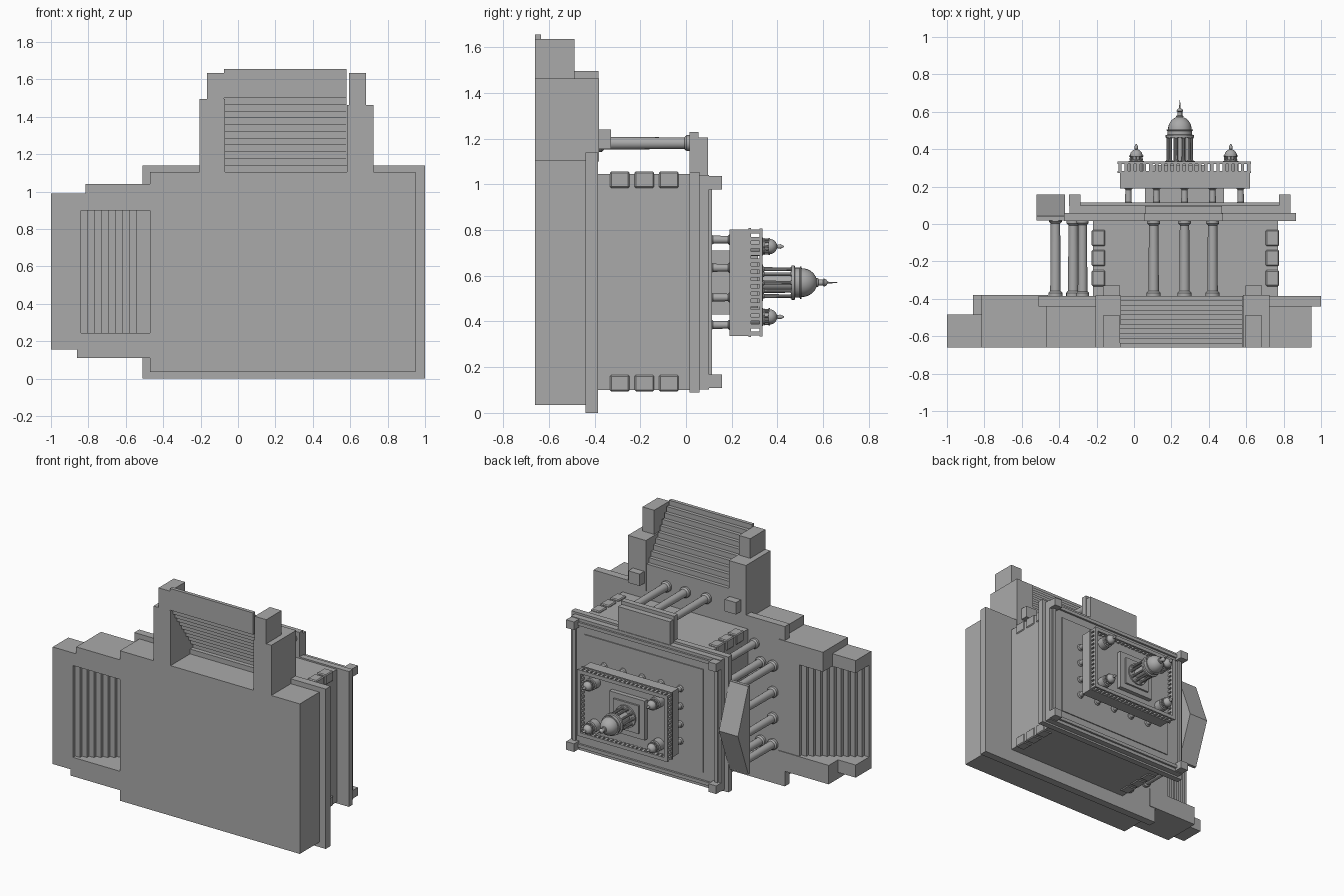
import bpy, bmesh, math
from mathutils import Matrix

old = bpy.data.objects.get("Cube")
if old:
    bpy.data.objects.remove(old, do_unlink=True)

stone = bpy.data.materials.new("grey stone")
stone.use_nodes = True
GREY = (0.4, 0.4, 0.4, 1)
stone.diffuse_color = GREY
stone.node_tree.nodes["Principled BSDF"].inputs["Base Color"].default_value = GREY


def finish(name, bm, smooth=False):
    bmesh.ops.recalc_face_normals(bm, faces=bm.faces)
    mesh = bpy.data.meshes.new(name)
    bm.to_mesh(mesh)
    bm.free()
    mesh.materials.append(stone)
    obj = bpy.data.objects.new(name, mesh)
    bpy.context.collection.objects.link(obj)
    if smooth:
        bpy.ops.object.select_all(action='DESELECT')
        obj.select_set(True)
        bpy.context.view_layer.objects.active = obj
        bpy.ops.object.shade_smooth_by_angle(angle=math.radians(35))
    return obj


def box(name, xs, ys, zs, bevel=0):
    """Block given by its extent on each axis."""
    spans = (xs, ys, zs)
    centre = [(a + b) / 2 for a, b in spans]
    size = [b - a for a, b in spans]
    bm = bmesh.new()
    bmesh.ops.create_cube(bm, size=1, matrix=Matrix.Translation(centre) @ Matrix.Diagonal((*size, 1)))
    if bevel:
        bmesh.ops.bevel(bm, geom=bm.edges[:], offset=bevel, segments=1, affect='EDGES')
    return finish(name, bm)


def lathe(name, x, z, profile, sides=20):
    """Turned part: (radius, height) profile spun round the building's y-pointing axis."""
    bm = bmesh.new()
    rings = [[bm.verts.new((x + r * math.cos(math.tau * i / sides), y,
                            z + r * math.sin(math.tau * i / sides)))
              for i in range(sides)] for r, y in profile]
    for a, b in zip(rings, rings[1:]):
        for i in range(sides):
            j = (i + 1) % sides
            bm.faces.new((a[i], a[j], b[j], b[i]))
    bm.faces.new(rings[0])
    bm.faces.new(rings[-1])
    return finish(name, bm, True)


def column(name, x, z, y0, y1, r, sides=16):
    flare = r * 0.6
    lathe(name, x, z, [(r * 1.35, y0), (r * 1.35, y0 + flare), (r, y0 + flare * 1.6),
                       (r * 0.9, y1 - flare * 1.6), (r * 1.25, y1 - flare), (r * 1.25, y1)], sides)


def dome_profile(r, y0, height, steps=8):
    return [(r * math.cos(k * math.pi / 2 / steps), y0 + height * math.sin(k * math.pi / 2 / steps))
            for k in range(steps)]


GROUND, FLOOR = -0.66, -0.385

# Podium
box("podium", (-0.47, 0.95), (GROUND, -0.43), (0.035, 1.105))
box("podium_cap", (-0.51, 1.0), (-0.44, FLOOR), (0, 1.14))

# Stairs: overlapping treads on the front and on one side
RISE = (FLOOR - GROUND) / 11
for i in range(11):
    ys = (GROUND + RISE * i, GROUND + RISE * (i + 1))
    s = 0.036 * i
    box("front_step", (-0.075, 0.58), ys, (1.5 - s, 1.655 - s))
    t = 0.0375 * i
    box("side_step", (-1 + t, -0.84 + t), ys, (0.245, 0.9))

# Stair pedestals
box("front_pedestal_right", (-0.205, -0.07), (GROUND, -0.382), (1.1, 1.495))
box("front_pedestal_right_end", (-0.165, -0.075), (GROUND, -0.488), (1.4, 1.635))
box("front_pedestal_left", (0.583, 0.725), (GROUND, -0.38), (1.1, 1.463))
box("front_pedestal_left_end", (0.593, 0.685), (GROUND, -0.488), (1.4, 1.635))
for x in (-0.165, 0.595):
    box("pedestal_block", (x, x + 0.09), (-0.39, -0.328), (1.155, 1.24))
box("side_pedestal_upper", (-0.815, -0.46), (GROUND, -0.38), (0.9, 1.04))
box("side_pedestal_upper_end", (-1, -0.8), (GROUND, -0.485), (0.9, 0.99))
box("side_pedestal_lower", (-0.86, -0.46), (GROUND, -0.38), (0.11, 0.245))
box("side_pedestal_lower_end", (-1, -0.85), (GROUND, -0.485), (0.155, 0.245))

# Main hall with corner quoins
box("hall", (-0.22, 0.77), (FLOOR, 0.02), (0.1, 1.045))
for y in (-0.29, -0.182, -0.075):
    for x in (-0.19, 0.74):
        for z in (0.13, 1.02):
            box("quoin", (x - 0.036, x + 0.036), (y - 0.043, y + 0.043), (z - 0.036, z + 0.036), 0.006)

# Portico columns
for x in (0.105, 0.27, 0.42):
    column("front_column", x, 1.18, FLOOR, 0.02, 0.028)
for z in (0.28, 0.467, 0.653, 0.84):
    column("side_column", -0.42, z, FLOOR, 0.03, 0.028)
for z in (0.28, 0.84):
    column("inner_side_column", -0.325, z, FLOOR, 0.02, 0.028)
for z in (0.18, 0.96):
    column("wall_column", -0.275, z, FLOOR, 0.02, 0.026)

# Roof slab, front portico and side pediment
box("cornice", (-0.375, 0.865), (0.015, 0.058), (0.09, 1.055))
box("roof_slab", (-0.345, 0.838), (0.055, 0.1), (0.103, 1.04))
box("front_portico_cornice", (0.055, 0.475), (0.015, 0.055), (1.0, 1.23))
box("front_portico_roof", (0.06, 0.47), (0.05, 0.096), (1.0, 1.205))
box("side_portico_beam", (-0.52, -0.36), (0.02, 0.042), (0.25, 0.88))

bm = bmesh.new()
gable = bm.faces.new([bm.verts.new((-0.52, y, z)) for y, z in ((0.04, 0.25), (0.04, 0.88), (0.157, 0.565))])
prism = bmesh.ops.extrude_face_region(bm, geom=[gable])
bmesh.ops.translate(bm, vec=(0.15, 0, 0), verts=[v for v in prism["geom"] if isinstance(v, bmesh.types.BMVert)])
finish("side_pediment", bm)

# Roof parapet with corner blocks
for z in (0.138, 1.007):
    box("parapet_long", (-0.32, 0.81), (0.095, 0.114), (z - 0.012, z + 0.012))
    for x in (-0.317, 0.805):
        box("corner_block", (x - 0.031, x + 0.031), (0.095, 0.157), (z - 0.029, z + 0.029))
for x in (-0.317, 0.805):
    box("parapet_short", (x - 0.012, x + 0.012), (0.095, 0.114), (0.138, 1.007))
box("roof_panel", (-0.21, 0.73), (0.095, 0.107), (0.205, 0.94))

# Tower stage: recessed core, colonnade and attic block
box("tower_core", (0.06, 0.48), (0.1, 0.2), (0.43, 0.71))
XS, ZS = (-0.03, 0.12, 0.27, 0.42, 0.57), (0.385, 0.505, 0.635, 0.758)
for x in XS:
    for z in ZS:
        if x in (XS[0], XS[-1]) or z in (ZS[0], ZS[-1]):
            column("tower_column", x, z, 0.1, 0.2, 0.018, 12)
box("attic", (-0.075, 0.62), (0.19, 0.278), (0.337, 0.803))

# Balustrade
box("balustrade_base", (-0.088, 0.626), (0.274, 0.284), (0.332, 0.808))
for z in (0.347, 0.793):
    box("rail_long", (-0.088, 0.626), (0.322, 0.334), (z - 0.013, z + 0.013))
    for i in range(22):
        x = -0.075 + 0.688 * i / 21
        box("baluster", (x - 0.009, x + 0.009), (0.28, 0.325), (z - 0.009, z + 0.009))
for x in (-0.075, 0.613):
    box("rail_short", (x - 0.013, x + 0.013), (0.322, 0.334), (0.347, 0.793))
    for i in range(1, 14):
        z = 0.347 + 0.446 * i / 14
        box("baluster", (x - 0.009, x + 0.009), (0.28, 0.325), (z - 0.009, z + 0.009))

# Corner cupolas
for x in (0.012, 0.517):
    for z in (0.42, 0.728):
        lathe("cupola_base", x, z, [(0.042, 0.28), (0.042, 0.335), (0.034, 0.338), (0.034, 0.345)])
        for k in range(8):
            a = math.tau * k / 8
            column("cupola_post", x + 0.03 * math.cos(a), z + 0.03 * math.sin(a), 0.34, 0.364, 0.005, 8)
        lathe("cupola_dome", x, z, [(0.02, 0.34), (0.02, 0.36), (0.038, 0.36), (0.038, 0.367)]
              + dome_profile(0.033, 0.367, 0.032) + [(0.008, 0.4), (0.01, 0.413), (0.003, 0.428)])

# Central dome on its ring of columns
CX, CZ = 0.245, 0.57
box("dome_plinth", (CX - 0.14, CX + 0.14), (0.27, 0.315), (CZ - 0.14, CZ + 0.14))
box("dome_plinth_step", (CX - 0.1, CX + 0.1), (0.31, 0.328), (CZ - 0.1, CZ + 0.1))
lathe("dome_base", CX, CZ, [(0.08, 0.32), (0.08, 0.338), (0.035, 0.338), (0.035, 0.47)], 24)
for k in range(10):
    a = math.tau * k / 10
    column("dome_column", CX + 0.062 * math.cos(a), CZ + 0.062 * math.sin(a), 0.335, 0.465, 0.009, 10)
lathe("dome", CX, CZ, [(0.076, 0.462), (0.076, 0.475), (0.066, 0.478), (0.066, 0.497), (0.071, 0.5),
                       (0.071, 0.506)] + dome_profile(0.063, 0.506, 0.068)
      + [(0.02, 0.572), (0.02, 0.578), (0.013, 0.58), (0.013, 0.6), (0.018, 0.603),
         (0.014, 0.613), (0.004, 0.62), (0.0015, 0.663)], 24)
